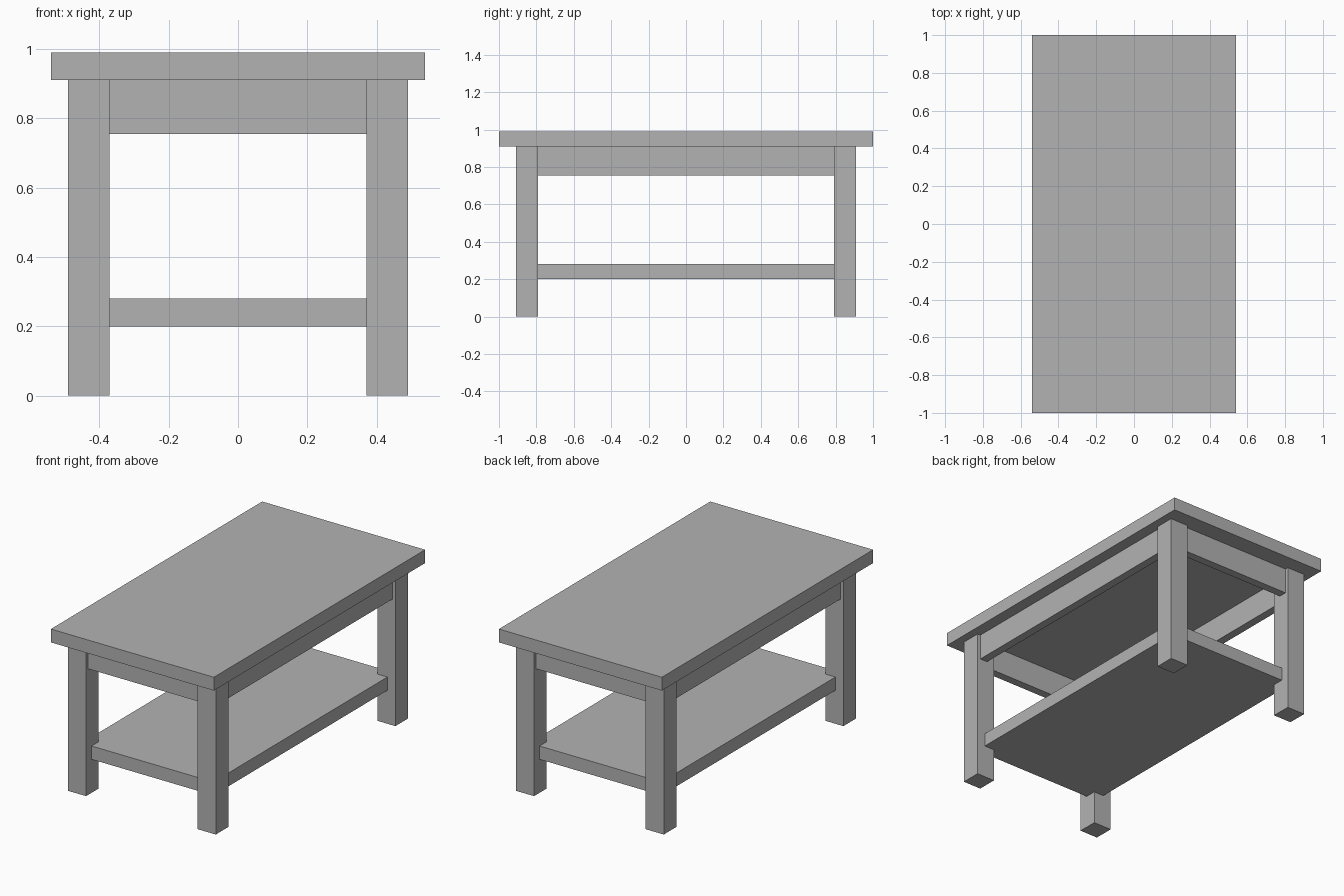
import bpy

cube = bpy.data.objects.get("Cube")
if cube:
    bpy.data.objects.remove(cube, do_unlink=True)

# Single flat grey
grey = bpy.data.materials.new("plain grey")
grey.use_nodes = True
COLOUR = (0.45, 0.45, 0.45, 1)
grey.diffuse_color = COLOUR
grey.node_tree.nodes["Principled BSDF"].inputs["Base Color"].default_value = COLOUR


def box(name, low, high):
    """Box spanning two opposite corners."""
    bpy.ops.mesh.primitive_cube_add(size=1)
    ob = bpy.context.object
    ob.name = name
    ob.location = [(a + b) / 2 for a, b in zip(low, high)]
    ob.scale = [b - a for a, b in zip(low, high)]
    bpy.ops.object.transform_apply(location=True, rotation=False, scale=True)
    ob.data.materials.append(grey)
    return ob


TOP_X, TOP_Y = 0.54, 1.0
LEG_X, LEG_Y, LEG = 0.49, 0.91, 0.12      # outer leg faces and leg width
IN_X, IN_Y = LEG_X - LEG, LEG_Y - LEG     # inner leg faces
UNDER, HEIGHT = 0.91, 0.99
APRON_LOW, APRON_INSET, BOARD = 0.755, 0.02, 0.05
SHELF_INSET = 0.053

# Table top
box("table_top", (-TOP_X, -TOP_Y, UNDER), (TOP_X, TOP_Y, HEIGHT))

# Four square legs
for sx, side in ((1, "left"), (-1, "right")):
    for sy, end in ((-1, "front"), (1, "back")):
        xs = sorted((sx * IN_X, sx * LEG_X))
        ys = sorted((sy * IN_Y, sy * LEG_Y))
        box(f"{end}_{side}_leg", (xs[0], ys[0], 0), (xs[1], ys[1], UNDER))

# Apron boards between the legs, set slightly back
for s, side, end in ((1, "left", "back"), (-1, "right", "front")):
    x = LEG_X - APRON_INSET
    y = LEG_Y - APRON_INSET
    xs = sorted((s * x, s * (x - BOARD)))
    ys = sorted((s * y, s * (y - BOARD)))
    box(f"{side}_apron", (xs[0], -IN_Y, APRON_LOW), (xs[1], IN_Y, UNDER))
    box(f"{end}_apron", (-IN_X, ys[0], APRON_LOW), (IN_X, ys[1], UNDER))

# Lower shelf, running into the legs
sx, sy = LEG_X - SHELF_INSET, LEG_Y - SHELF_INSET
box("lower_shelf", (-sx, -sy, 0.20), (sx, sy, 0.28))
